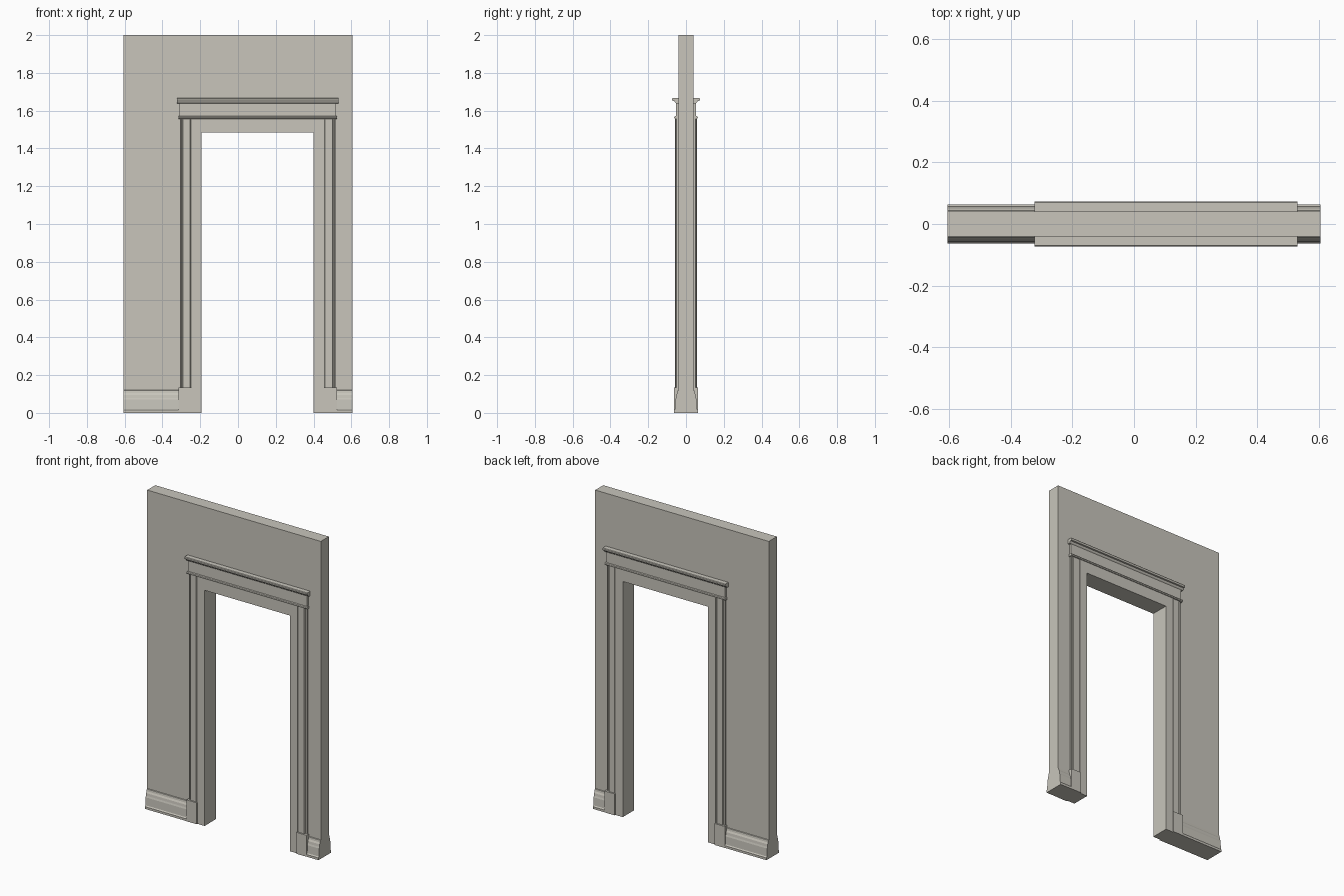
import bpy, bmesh

cube = bpy.data.objects.get("Cube")
if cube:
    bpy.data.objects.remove(cube, do_unlink=True)

mat = bpy.data.materials.new("warm grey plaster")
mat.use_nodes = True
COLOUR = (0.58, 0.56, 0.50, 1)
mat.diffuse_color = COLOUR
mat.node_tree.nodes["Principled BSDF"].inputs["Base Color"].default_value = COLOUR

HALF_W, WALL = 0.605, 0.04          # wall half width and half thickness
MID = 0.104                         # centre line of the doorway
OPEN, BAND, OUTER = 0.297, 0.35, 0.414   # half widths about that line
HEAD, SPRING = 1.485, 1.56          # opening top, casing top


def prism(name, outline, start, end, axis):
    """Extrude a 2D outline along x, y or z; the outline uses the other axes in order."""
    bm = bmesh.new()
    place = {"x": lambda a, b, t: (t, a, b),
             "y": lambda a, b, t: (a, t, b),
             "z": lambda a, b, t: (a, b, t)}[axis]
    face = bm.faces.new([bm.verts.new(place(a, b, start)) for a, b in outline])
    out = bmesh.ops.extrude_face_region(bm, geom=[face])
    offset = place(0, 0, end - start)
    bmesh.ops.translate(bm, vec=offset,
                        verts=[g for g in out["geom"] if isinstance(g, bmesh.types.BMVert)])
    bmesh.ops.recalc_face_normals(bm, faces=bm.faces)
    mesh = bpy.data.meshes.new(name)
    bm.to_mesh(mesh)
    bm.free()
    mesh.materials.append(mat)
    obj = bpy.data.objects.new(name, mesh)
    bpy.context.collection.objects.link(obj)
    return obj


def arch(left, right, top, open_half, open_top):
    """Square arch outline with a doorway cut up from the floor."""
    a, b = MID - open_half, MID + open_half
    return [(left, 0), (left, top), (right, top), (right, 0),
            (b, 0), (b, open_top), (a, open_top), (a, 0)]


def both_faces(profile):
    """Close a (depth, height) profile across the front and back of the wall."""
    return profile + [(-d, h) for d, h in reversed(profile)]


# Wall and flat door surround
prism("wall", arch(-HALF_W, HALF_W, 2, OPEN + 0.02, HEAD + 0.02), -WALL, WALL, "y")
prism("door_surround", arch(MID - BAND, MID + BAND, SPRING, OPEN, HEAD), -0.057, 0.057, "y")

# Moulded casings and plinth blocks on each side of the doorway
casing = [(BAND - 0.01, 0.052), (BAND + 0.004, 0.052), (BAND + 0.007, 0.055),
          (0.396, 0.055), (0.399, 0.047), (0.404, 0.047), (0.407, 0.052),
          (0.411, 0.050), (0.412, 0.038)]
plinth = [(BAND - 0.002, 0.03), (BAND - 0.002, 0.064), (0.419, 0.064), (0.419, 0.03)]
for side, s in (("right", -1), ("left", 1)):
    for face, f in (("front", -1), ("back", 1)):
        outline = [(MID + s * x, f * y) for x, y in casing]
        outline.append((MID + s * (BAND - 0.01), f * 0.03))
        prism(f"{face}_{side}_casing", outline, 0, SPRING + 0.005, "z")
        prism(f"{face}_{side}_plinth", [(MID + s * x, f * y) for x, y in plinth],
              0, 0.135, "z")

# Header: bead, frieze board and projecting cap
bead = [(0.055, 1.556), (0.061, 1.558), (0.063, 1.564), (0.061, 1.570), (0.053, 1.572)]
prism("header_bead", both_faces(bead), MID - 0.419, MID + 0.419, "x")
prism("header_frieze", both_faces([(0.053, SPRING), (0.053, 1.65)]),
      MID - OUTER, MID + OUTER, "x")
cap = [(0.053, 1.638), (0.058, 1.643), (0.062, 1.650), (0.070, 1.652),
       (0.073, 1.657), (0.073, 1.663), (0.070, 1.667)]
prism("header_cap", both_faces(cap), MID - 0.427, MID + 0.427, "x")

# Baseboards running from the plinths to the wall ends
board = [(0.063, 0), (0.063, 0.014), (0.058, 0.021), (0.056, 0.07), (0.053, 0.08),
         (0.051, 0.095), (0.046, 0.105), (0.044, 0.118), (0.038, 0.121)]
for side, x0, x1 in (("right", -HALF_W, MID - 0.41), ("left", MID + 0.41, HALF_W)):
    prism(f"{side}_baseboard", both_faces(board), x0, x1, "x")
